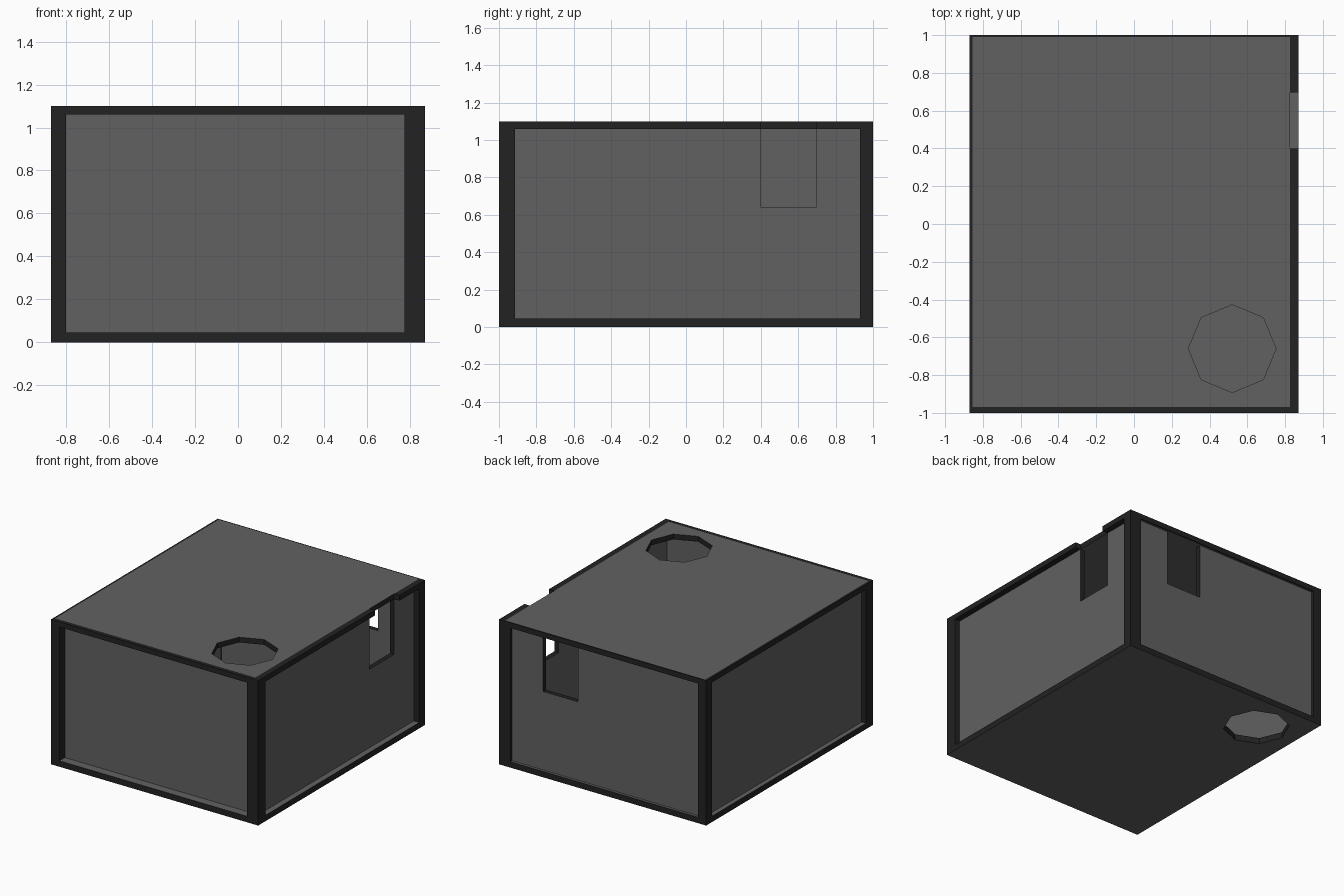
import bpy, bmesh, math

if "Cube" in bpy.data.objects:
    bpy.data.objects.remove(bpy.data.objects["Cube"])


def material(name, v):
    m = bpy.data.materials.new(name)
    m.diffuse_color = (v, v, v, 1)
    m.use_nodes = True
    m.node_tree.nodes["Principled BSDF"].inputs["Base Color"].default_value = m.diffuse_color
    return m


PANEL = material("panel_grey", 0.12)
FRAME = material("frame_dark", 0.016)


def prism(name, outline, axis, lo, hi, plate=False):
    """Extrude a 2D outline along an axis; plates get grey faces and dark edges."""
    def place(p, d):
        c = list(p)
        c.insert(axis, d)
        return c
    bm = bmesh.new()
    face = bm.faces.new([bm.verts.new(place(p, lo)) for p in outline])
    ext = bmesh.ops.extrude_face_region(bm, geom=[face])
    for v in ext["geom"]:
        if isinstance(v, bmesh.types.BMVert):
            v.co[axis] = hi
    bmesh.ops.recalc_face_normals(bm, faces=bm.faces)
    for f in bm.faces:
        f.normal_update()
        f.material_index = 0 if plate and abs(f.normal[axis]) > 0.9 else 1
    me = bpy.data.meshes.new(name)
    bm.to_mesh(me)
    bm.free()
    me.materials.append(PANEL)
    me.materials.append(FRAME)
    ob = bpy.data.objects.new(name, me)
    bpy.context.collection.objects.link(ob)
    return ob


def rect(a0, a1, b0, b1):
    return [(a0, b0), (a1, b0), (a1, b1), (a0, b1)]


def notched(a0, a1, d0, d1, sill):
    """Wall outline with a doorway open at the top edge."""
    return [(a0, Z0), (a1, Z0), (a1, Z1), (d1, Z1), (d1, sill),
            (d0, sill), (d0, Z1), (a0, Z1)]


def octagon_hole(target, x, y, r=0.232):
    pts = [(x + r * math.cos(i * math.pi / 4), y + r * math.sin(i * math.pi / 4))
           for i in range(8)]
    cutter = prism(target.name + "_cutter", pts, 2, -0.2, 1.4)
    cutter.hide_render = True
    cutter.hide_set(True)
    mod = target.modifiers.new("hole", 'BOOLEAN')
    mod.operation = 'DIFFERENCE'
    mod.solver = 'EXACT'
    mod.object = cutter


X, Y, H = 0.87, 1.0, 1.10
Z0, Z1 = 0.045, 1.06

# Floor and roof plates, each with an octagonal hatch
floor = prism("floor", rect(-X, X, -Y, Y), 2, 0, Z0, True)
octagon_hole(floor, -0.54, 0.69)
roof = prism("roof", rect(-0.855, 0.825, -0.97, 0.99), 2, Z1, H, True)
octagon_hole(roof, 0.52, -0.66)

# Top rim around the roof, interrupted above the right doorway
prism("left_rim", rect(-X, -0.855, -Y, Y), 2, Z1, H)
prism("front_rim", rect(-0.855, 0.825, -Y, -0.97), 2, Z1, H)
prism("back_rim", rect(-0.855, 0.825, 0.99, Y), 2, Z1, H)
prism("right_rim_front", rect(0.825, X, -Y, 0.40), 2, Z1, H)
prism("right_rim_back", rect(0.825, X, 0.695, Y), 2, Z1, H)

# Corner posts
for side, x0, x1 in (("left", -X, -0.80), ("right", 0.775, X)):
    for end, y0, y1 in (("front", -Y, -0.915), ("back", 0.93, Y)):
        prism(f"{end}_{side}_post", rect(x0, x1, y0, y1), 2, Z0, Z1)

# Recessed wall panels; right and back walls have doorways
prism("front_wall", rect(-0.82, 0.80, Z0, Z1), 1, -0.935, -0.90, True)
prism("back_wall", notched(-0.82, 0.80, 0.22, 0.515, 0.64), 1, 0.945, 0.98, True)
prism("left_wall", rect(-0.93, 0.94, Z0, Z1), 0, -0.835, -0.80, True)
prism("right_wall", notched(-0.93, 0.94, 0.40, 0.695, 0.64), 0, 0.79, 0.825, True)
